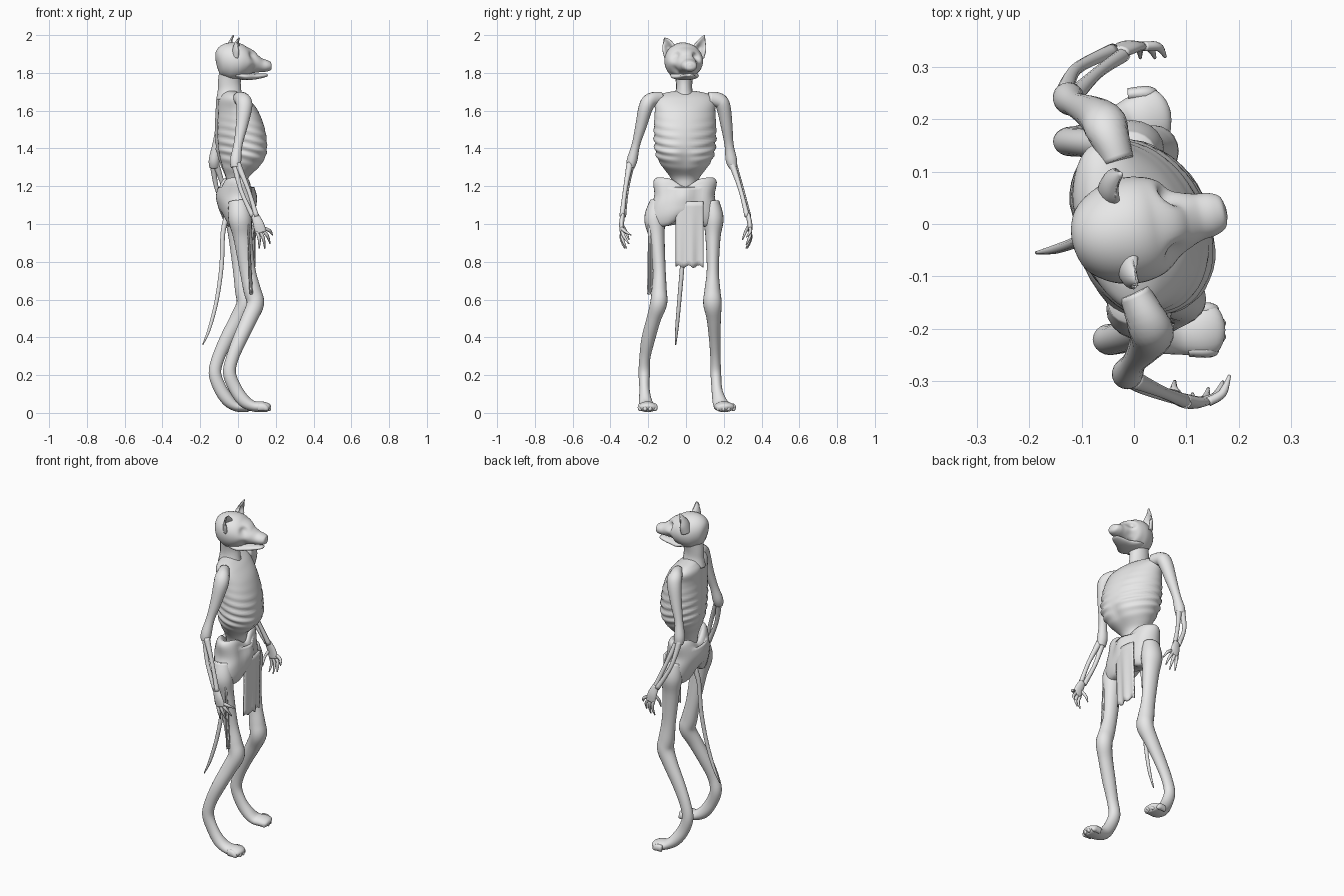
import bpy, bmesh, math
from mathutils import Vector

BONE = bpy.data.materials.new("bone_grey")
BONE.diffuse_color = (0.8, 0.8, 0.8, 1)


def spline(keys, steps):
    """Smooth interpolation through key tuples."""
    out = []
    for i in range(len(keys) - 1):
        p = [keys[max(i - 1, 0)], keys[i], keys[i + 1], keys[min(i + 2, len(keys) - 1)]]
        for s in range(steps):
            t = s / steps
            out.append([0.5 * (2 * b + (c - a) * t + (2 * a - 5 * b + 4 * c - d) * t * t
                               + (3 * b - a - 3 * c + d) * t ** 3) for a, b, c, d in zip(*p)])
    return out + [list(keys[-1])]


def finish(name, bm):
    bmesh.ops.recalc_face_normals(bm, faces=bm.faces)
    mesh = bpy.data.meshes.new(name)
    bm.to_mesh(mesh)
    bm.free()
    mesh.materials.append(BONE)
    mesh.shade_smooth()
    obj = bpy.data.objects.new(name, mesh)
    bpy.context.collection.objects.link(obj)
    return obj


def loft(name, keys, sides=16, steps=5, warp=None, flat=False):
    """Tube through (x, y, z, half width across y, half depth); flat keeps rings level."""
    pts = spline(keys, steps)
    bm = bmesh.new()
    rings = []
    for i, p in enumerate(pts):
        c = Vector(p[:3])
        tan = Vector(pts[min(i + 1, len(pts) - 1)][:3]) - Vector(pts[max(i - 1, 0)][:3])
        tan = Vector((0, 0, 1)) if flat else tan.normalized()
        side = Vector((0, 1, 0))
        side = (side - tan * side.dot(tan)).normalized()
        other = side.cross(tan)
        ring = []
        for k in range(sides):
            a = 2 * math.pi * k / sides
            co = c + side * (math.cos(a) * max(p[3], .002)) + other * (math.sin(a) * max(p[4], .002))
            ring.append(bm.verts.new(warp(co, c) if warp else co))
        rings.append(ring)
    for r, s in zip(rings, rings[1:]):
        for k in range(sides):
            bm.faces.new((r[k], r[(k + 1) % sides], s[(k + 1) % sides], s[k]))
    for ring in (rings[0], rings[-1]):
        mid = bm.verts.new(sum((v.co for v in ring), Vector()) / sides)
        for k in range(sides):
            bm.faces.new((ring[k], ring[(k + 1) % sides], mid))
    return finish(name, bm)


def bump(d, w):
    return math.exp(-(d / w) ** 2)


# Torso: rib ridges, hollow belly, spine groove, turned slightly
def torso_warp(co, c):
    d = co - c
    ribs = bump(co.z - 1.42, .1) * (1 - bump(d.y, .05))
    k = 1 + .035 * ribs * math.sin(2 * math.pi * (co.z + .25 * d.x) / .045)
    k -= .12 * bump(d.y, .04) * bump(co.z - 1.33, .06) * (d.x > 0)
    k -= .08 * bump(d.y, .025) * (d.x < 0)
    co = c + Vector((d.x * k, d.y * k, 0))
    co.x -= .2 * co.y * min(1, max(0, (co.z - 1.2) / .2))
    return co


torso = [(1.10, -.05, .03, .05), (1.2, -.06, .045, .06), (1.25, -.07, .06, .08), (1.3, -.09, .115, .118),
         (1.35, -.105, .145, .148), (1.4, -.115, .15, .16), (1.5, -.12, .138, .165), (1.6, -.115, .1, .16),
         (1.66, -.11, .05, .16), (1.69, -.09, .01, .12), (1.705, -.07, -.02, .05)]
loft("torso", [((b + f) / 2, -.005, z, w, (f - b) / 2) for z, b, f, w in torso],
     48, 9, torso_warp, True)
loft("neck", [(-.045, -.01, 1.66, .06, .07), (-.045, -.01, 1.71, .044, .062),
              (-.045, -.01, 1.76, .045, .06), (-.035, -.01, 1.83, .06, .06)])


# Skull: eye sockets pressed in, cheek hollows behind the muzzle
def skull_warp(co, c):
    d = co - c
    for s in (-1, 1):
        eye = Vector((.075, .004 + .058 * s, 1.885))
        cheek = Vector((.07, .004 + .07 * s, 1.815))
        co = co + Vector((-.025, -.022 * s, 0)) * bump((co - eye).length, .024)
        co = co + Vector((0, -.014 * s, 0)) * bump((co - cheek).length, .025)
    return co


skull = [(-.112, 1.88, 1.82, .015), (-.1, 1.92, 1.785, .058), (-.06, 1.955, 1.765, .09),
         (-.01, 1.96, 1.765, .102), (.03, 1.943, 1.775, .097), (.06, 1.925, 1.787, .084),
         (.09, 1.898, 1.797, .06), (.12, 1.878, 1.803, .046), (.15, 1.868, 1.806, .041),
         (.17, 1.858, 1.812, .03), (.177, 1.845, 1.825, .008)]
loft("skull", [(x, -.011 + .2 * x, (t + b) / 2, w, (t - b) / 2) for x, t, b, w in skull],
     40, 6, skull_warp)
loft("lower_jaw", [(-.02, -.015, 1.795, .07, .02), (.03, -.005, 1.782, .075, .02),
                   (.08, .005, 1.78, .05, .016), (.12, .013, 1.784, .036, .013),
                   (.15, .019, 1.788, .022, .008), (.157, .02, 1.79, .004, .003)])

# Ears: pointed cups, hollow toward the front
for side, x, y in (("left", -.035, .072), ("right", .0, -.09)):
    s = 1 if y > 0 else -1

    def ear_warp(co, c):
        d = co - c
        return co - Vector((.045, 0, 0)) * bump(d.y, .022) * (d.x > 0) * min(1, max(0, (1.995 - co.z) / .06))
    loft(side + "_ear", [(x - .005, y - .01 * s, 1.885, .035, .03), (x, y, 1.93, .036, .027),
                         (x + .005, y + .012 * s, 1.965, .022, .018),
                         (x + .01, y + .025 * s, 2.0 if s > 0 else 1.985, .003, .003)], 24, 5, ear_warp)

# Tail
loft("tail", [(-.06, -.0, 1.04, .016, .016), (-.08, -.01, .95, .013, .013), (-.087, -.02, .78, .012, .012),
              (-.112, -.035, .6, .011, .011), (-.15, -.048, .45, .009, .009),
              (-.187, -.055, .36, .003, .003)], 10)


# Pelvis: flared crests with a dip in front and a raised crotch
def pelvis_warp(co, c):
    d = co - c
    co = co.copy()
    co.z += bump(d.y, .055) * (-.05 * (co.z > 1.2) + .06 * max(0, 1.08 - co.z) / .1)
    co.x -= .018 * bump(abs(d.y) - .07, .04) * (d.x > 0) * bump(co.z - 1.16, .07)
    co.x -= .1 * co.y
    return co


loft("pelvis", [(-.01, -.005, 1.19, .06, .03), (-.01, -.005, 1.235, .12, .05), (-.01, -.005, 1.245, .15, .065),
                (-.01, -.005, 1.22, .168, .085), (-.008, -.008, 1.15, .16, .108), (-.005, -.012, 1.09, .178, .1),
                (0, -.012, 1.03, .185, .085), (0, -.012, .99, .17, .065), (0, -.012, .985, .1, .03)],
     40, 5, pelvis_warp, True)


# Hanging cloth: thin rippled sheets with ragged hems
def cloth(name, y0, y1, top, hem, x0, x1, bow):
    bm = bmesh.new()
    n, rows = 14, 12
    grid = []
    for j in range(rows + 1):
        t = j / rows
        row = []
        for i in range(n + 1):
            u = i / n
            z = top + (hem - top) * t + .008 * math.sin(u * 17) * t
            x = x0 + (x1 - x0) * t + bow * (1 - (2 * u - 1) ** 2) + .005 * math.sin(u * 14) * t
            row.append(bm.verts.new((x, y0 + (y1 - y0) * u, z)))
        grid.append(row)
    for a, b in zip(grid, grid[1:]):
        for i in range(n):
            bm.faces.new((a[i], a[i + 1], b[i + 1], b[i]))
    mod = finish(name, bm).modifiers.new("thickness", "SOLIDIFY")
    mod.thickness = .009


cloth("loincloth", -.055, .093, 1.12, .775, .085, .075, .012)
cloth("side_strip", -.202, -.18, 1.0, .635, .055, .07, .004)

# Legs: thigh to ankle, then a long raised foot
loft("right_leg", [(0, -.15, 1.12, .04, .05), (.01, -.165, 1.03, .056, .062), (.025, -.155, .93, .042, .05),
                   (.05, -.142, .76, .034, .042), (.075, -.142, .65, .04, .046), (.092, -.145, .58, .045, .046),
                   (.06, -.17, .5, .038, .042), (.01, -.2, .39, .036, .038), (-.03, -.218, .29, .029, .033),
                   (-.045, -.221, .21, .03, .034), (-.015, -.22, .13, .027, .034), (.03, -.215, .065, .034, .034),
                   (.08, -.208, .036, .042, .028), (.13, -.203, .032, .05, .028), (.16, -.203, .028, .042, .022),
                   (.17, -.203, .024, .015, .01)], 20)
loft("left_leg", [(-.01, .135, 1.12, .04, .05), (-.005, .145, 1.03, .054, .062), (0, .143, .93, .04, .05),
                  (.015, .142, .76, .032, .042), (.03, .14, .65, .042, .046), (.038, .14, .58, .049, .046),
                  (0, .147, .5, .038, .042), (-.06, .152, .39, .03, .037), (-.105, .156, .29, .027, .033),
                  (-.122, .158, .21, .028, .033), (-.095, .163, .13, .028, .034), (-.055, .175, .07, .036, .034),
                  (-.015, .19, .038, .045, .028), (.025, .203, .032, .052, .028), (.055, .212, .028, .045, .022),
                  (.066, .215, .024, .015, .01)], 20)
# Toes
for side, x, y, turn in (("right", .155, -.203, 0), ("left", .048, .211, .25)):
    for i in range(4):
        o = (i - 1.5) * .026
        tx, ty = x - abs(o) * .5 - turn * o, y + o
        loft(f"{side}_toe_{i}", [(tx - .03, ty - .008 * turn, .03, .012, .02), (tx, ty, .03, .014, .02),
                                 (tx + .016, ty, .02, .012, .014), (tx + .023, ty, .012, .004, .005)], 10, 4)

# Arms: bony upper arm, twin forearm bones, hand with long fingers
ARMS = {
    "right": ([(0, -.13, 1.665, .03, .035), (.025, -.185, 1.655, .038, .042), (.034, -.212, 1.62, .038, .042),
               (.02, -.238, 1.52, .03, .032), (0, -.265, 1.42, .022, .024), (-.012, -.285, 1.34, .028, .03),
               (-.012, -.295, 1.3, .022, .026)],
              [(-.01, -.293, 1.32), (.035, -.318, 1.18), (.088, -.335, 1.04)],
              [(.088, -.335, 1.05), (.108, -.341, 1.0), (.122, -.34, .955)],
              [(.112, -.325, .87), (.142, -.315, .87), (.17, -.302, .895), (.183, -.29, .94)]),
    "left": ([(-.03, .12, 1.665, .03, .035), (-.05, .175, 1.655, .038, .042), (-.06, .198, 1.62, .038, .042),
              (-.085, .215, 1.52, .031, .032), (-.112, .228, 1.42, .024, .024), (-.125, .24, 1.34, .03, .03),
              (-.125, .25, 1.3, .022, .026)],
             [(-.125, .247, 1.32), (-.09, .293, 1.18), (-.03, .328, 1.04)],
             [(-.03, .328, 1.05), (-.012, .338, 1.0), (0, .34, .955)],
             [(-.02, .325, .87), (.012, .318, .87), (.04, .318, .89), (.06, .32, .93)]),
}
for side, (upper, fore, palm, tips) in ARMS.items():
    s = -1 if side == "right" else 1
    loft(side + "_upper_arm", upper, 18)
    for j, o in enumerate((-1, 1)):
        loft(f"{side}_forearm_bone_{j}",
             [(x + o * w, y - o * .004, z, r, r) for (x, y, z), w, r in
              zip(fore, (.008, .02, .01), (.018, .0115, .014))], 10, 6)
    loft(side + "_palm", [(*p, a, b) for p, a, b in zip(palm, (.012, .013, .01), (.02, .028, .03))])
    base = Vector(palm[2])
    for j, tip in enumerate(tips):
        root = base + Vector(((j - 1.5) * .014, 0, .004 + j * .006))
        tip = Vector(tip)
        mid = (root + tip) / 2 + Vector((.006, s * .009, .004))
        loft(f"{side}_finger_{j}", [(*root, .009, .009), (*mid, .0085, .0085), (*tip, .003, .003)], 8, 6)
    # Thumb
    x, y, z = palm[1]
    loft(side + "_thumb", [(x - .01, y, z, .009, .009), (x - .03, y - s * .022, z - .04, .008, .008),
                           (x - .03, y - s * .04, z - .085, .003, .003)], 8, 6)
